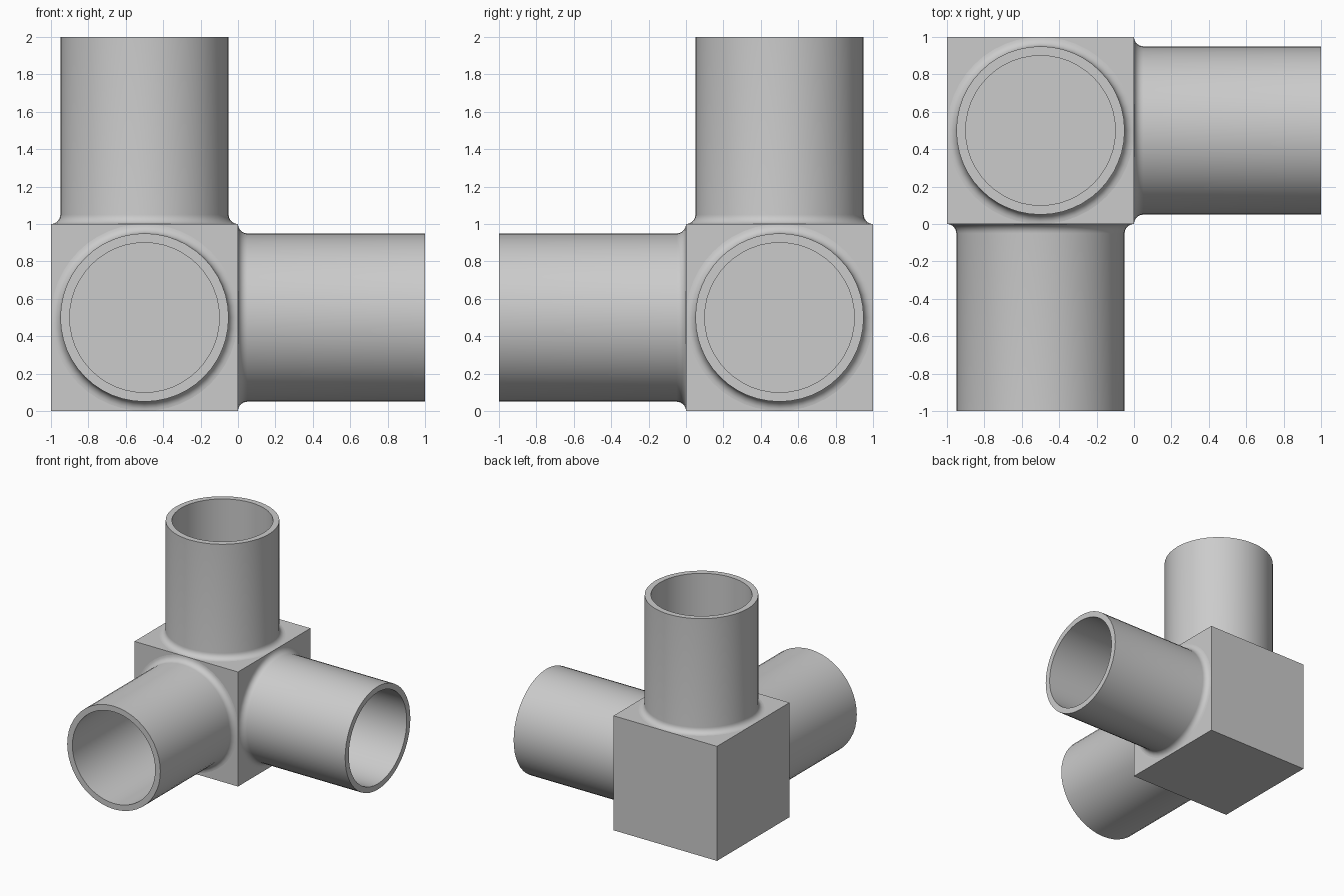
import bpy, bmesh, math
from mathutils import Matrix

if "Cube" in bpy.data.objects:
    bpy.data.objects.remove(bpy.data.objects["Cube"], do_unlink=True)

SEGMENTS = 48
OUTER, INNER, FILLET, LENGTH = 0.45, 0.40, 0.05, 1.0

grey = bpy.data.materials.new("plain grey")
grey.use_nodes = True
colour = (0.6, 0.6, 0.6, 1)
grey.diffuse_color = colour
grey.node_tree.nodes["Principled BSDF"].inputs["Base Color"].default_value = colour


def add_object(name, bm):
    mesh = bpy.data.meshes.new(name)
    bm.to_mesh(mesh)
    bm.free()
    mesh.materials.append(grey)
    obj = bpy.data.objects.new(name, mesh)
    bpy.context.collection.objects.link(obj)
    return obj


def pipe_profile(steps=6):
    # Concave fillet at the root, outer wall, rim, then down the bore
    points = []
    for i in range(steps + 1):
        a = math.pi / 2 * i / steps
        points.append((OUTER + FILLET * (1 - math.sin(a)),
                       FILLET * (1 - math.cos(a))))
    return points + [(OUTER, LENGTH), (INNER, LENGTH), (INNER, 0)]


def add_pipe(name, matrix):
    bm = bmesh.new()
    rings = []
    for r, z in pipe_profile():
        angles = [2 * math.pi * k / SEGMENTS for k in range(SEGMENTS)]
        rings.append([bm.verts.new((r * math.cos(a), r * math.sin(a), z))
                      for a in angles])
    for low, high in zip(rings, rings[1:]):
        for k in range(SEGMENTS):
            n = (k + 1) % SEGMENTS
            bm.faces.new((low[k], low[n], high[n], high[k]))
    bm.transform(matrix)
    obj = add_object(name, bm)
    bpy.ops.object.select_all(action='DESELECT')
    obj.select_set(True)
    bpy.context.view_layer.objects.active = obj
    bpy.ops.object.shade_smooth_by_angle(angle=math.radians(30))


# Corner block; its faces close the inner ends of the three bores
bm = bmesh.new()
bmesh.ops.create_cube(bm, size=1, matrix=Matrix.Translation((-0.5, 0.5, 0.5)))
add_object("corner_block", bm)

# Three open pipes, one on each of the top, left and front faces
quarter = math.pi / 2
add_pipe("top_pipe", Matrix.Translation((-0.5, 0.5, 1)))
add_pipe("left_pipe", Matrix.Translation((0, 0.5, 0.5)) @ Matrix.Rotation(quarter, 4, 'Y'))
add_pipe("front_pipe", Matrix.Translation((-0.5, 0, 0.5)) @ Matrix.Rotation(quarter, 4, 'X'))
